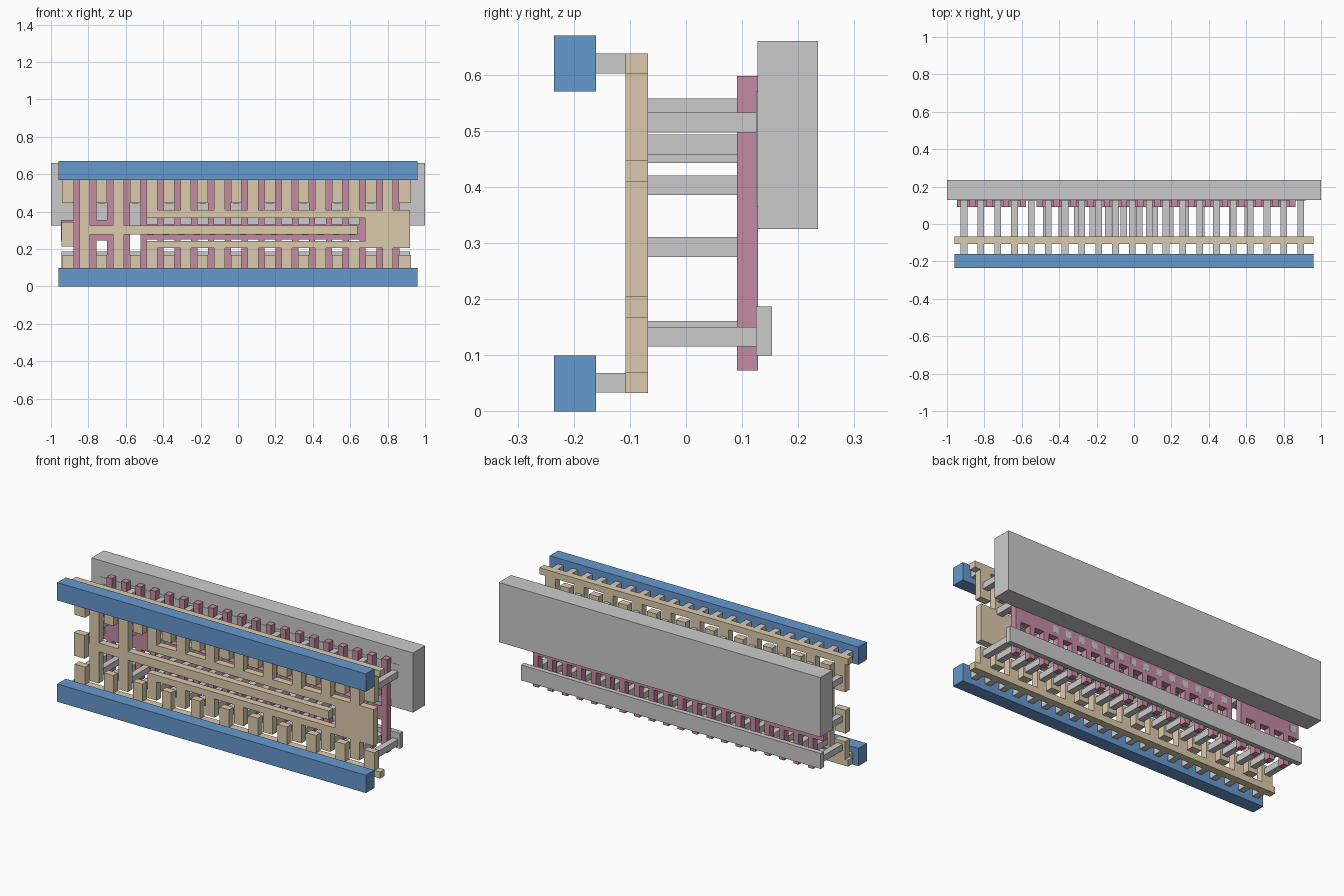
import bpy, bmesh
from mathutils import Matrix, Vector

if "Cube" in bpy.data.objects:
    bpy.data.objects.remove(bpy.data.objects["Cube"])

def material(name, rgb):
    m = bpy.data.materials.new(name)
    m.diffuse_color = (*rgb, 1)
    m.use_nodes = True
    m.node_tree.nodes["Principled BSDF"].inputs["Base Color"].default_value = m.diffuse_color
    return m

BLUE = material("blue", (0.13, 0.32, 0.62))
TAN = material("tan", (0.72, 0.60, 0.41))
PINK = material("pink", (0.56, 0.26, 0.36))

def layer(name, y0, y1, rects, mat=None):
    """One object made of boxes; rects are (x0, x1, z0, z1) in the front plane."""
    bm = bmesh.new()
    for x0, x1, z0, z1 in rects:
        c = Vector(((x0 + x1) / 2, (y0 + y1) / 2, (z0 + z1) / 2))
        s = Matrix.Diagonal((x1 - x0, y1 - y0, z1 - z0, 1))
        bmesh.ops.create_cube(bm, size=1, matrix=Matrix.Translation(c) @ s)
    me = bpy.data.meshes.new(name)
    bm.to_mesh(me)
    bm.free()
    ob = bpy.data.objects.new(name, me)
    bpy.context.collection.objects.link(ob)
    if mat:
        me.materials.append(mat)
    return ob

def strip(x, w, z0, z1):
    return (x - w / 2, x + w / 2, z0, z1)

def pin(x, z):
    return strip(x, 0.035, z - 0.0177, z + 0.0177)

cols = [-0.909 + 0.09 * k for k in range(21)]
gates = [-0.864 + 0.09 * k for k in range(20)]
FW = 0.058   # finger width

# Front power rails and the short pins behind them
layer("lower_rail", -0.235, -0.16, [(-0.96, 0.96, 0, 0.10)], BLUE)
layer("upper_rail", -0.235, -0.16, [(-0.96, 0.96, 0.57, 0.67)], BLUE)
layer("rail_pins", -0.16, -0.108, [pin(x, z) for x in cols for z in (0.051, 0.62)])

# Tan comb layer: rails with fingers from the even columns
upper = [(-0.96, 0.96, 0.602, 0.638)]
lower = [(-0.96, 0.96, 0.033, 0.069)]
for x in cols[::2]:
    w = 0.066 if x in (cols[0], cols[20]) else FW
    upper.append(strip(x, w, 0.446, 0.602))
    lower.append(strip(x, w, 0.069, 0.168))
layer("upper_comb", -0.108, -0.068, upper, TAN)
layer("lower_comb", -0.108, -0.068, lower, TAN)

# Two tall columns joined to the long middle bar
mid = [strip(cols[k], FW, 0.10, 0.572) for k in (1, 3)]
mid += [(cols[1] + FW / 2, cols[3] - FW / 2, 0.278, 0.327),
        (cols[3] + FW / 2, 0.64, 0.278, 0.327)]
layer("middle_bar", -0.108, -0.068, mid, TAN)

# Output fork: two arms and an end block, with fingers on the odd columns
fork = [(0.68, 0.92, 0.205, 0.41), (-0.488, 0.68, 0.366, 0.41), (-0.488, 0.68, 0.205, 0.242)]
for x in cols[5::2]:
    fork += [strip(x, FW, 0.41, 0.572), strip(x, FW, 0.10, 0.205)]
layer("output_fork", -0.108, -0.068, fork, TAN)
layer("input_pad", -0.108, -0.068, [(-0.945, -0.878, 0.215, 0.345)], TAN)

# Deep contact pins reaching the active strips
deep = []
for k, x in enumerate(cols):
    if k in (0, 20):
        zs = (0.515, 0.133)
    elif k % 2 == 0:
        zs = (0.54, 0.46, 0.133)
    else:
        zs = (0.476, 0.403, 0.143)
    deep += [pin(x, z) for z in zs]
layer("deep_pins", -0.068, 0.126, deep)

# Pins reaching the pink gate bars
layer("gate_pins", -0.068, 0.1285,
      [pin(-0.909, 0.293)] + [pin(-0.47 + 0.083 * i, 0.293) for i in range(14)])

# Pink gates: vertical strips tied together by two horizontal bars
GW = 0.033
def gate_group(name, xs, x0, z0, z1):
    rects = [(x0, xs[-1] + GW / 2, z0, z1)]
    for x in xs:
        rects += [strip(x, GW, 0.073, z0), strip(x, GW, z1, 0.598)]
    layer(name, 0.091, 0.128, rects, PINK)

gate_group("input_gates", gates[:4], -0.945, 0.245, 0.355)
gate_group("output_gates", gates[4:], gates[4] - GW / 2, 0.252, 0.33)

# Back block and active strips
layer("back_block", 0.127, 0.235, [(-1, 1, 0.325, 0.66)])
layer("upper_active_strip", 0.125, 0.153, [(-0.945, 0.92, 0.365, 0.57)])
layer("lower_active_strip", 0.125, 0.153, [(-0.945, 0.92, 0.10, 0.187)])
